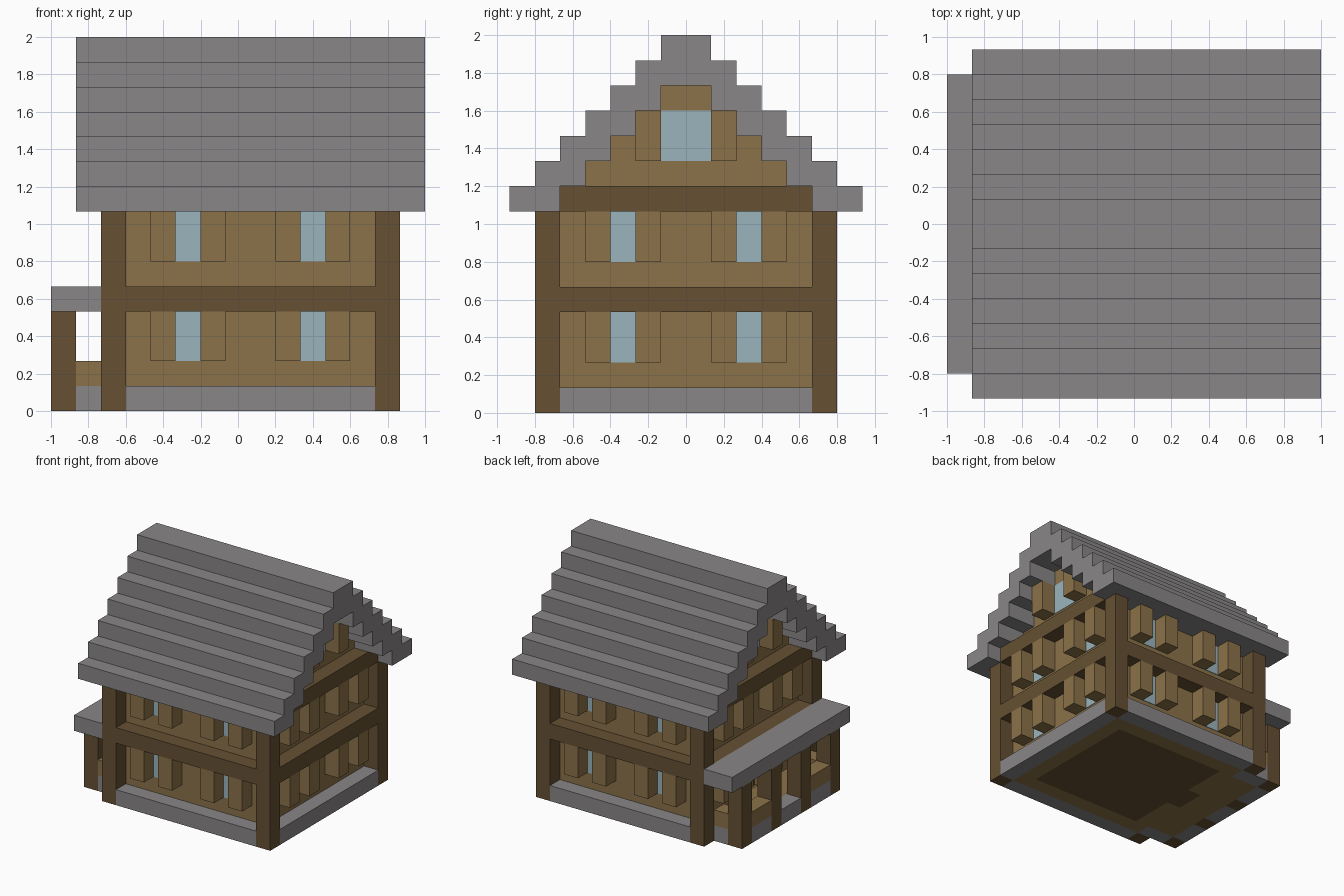
import bpy, bmesh
from mathutils import Matrix, Vector

U = 2 / 15                       # one building block
ORIGIN = Vector((-1, -7 * U, 0))

cube = bpy.data.objects.get("Cube")
if cube:
    bpy.data.objects.remove(cube)


def material(name, rgb):
    lin = [((c / 255 + 0.055) / 1.055) ** 2.4 for c in rgb]
    m = bpy.data.materials.new(name)
    m.use_nodes = True
    m.diffuse_color = (*lin, 1)
    m.node_tree.nodes["Principled BSDF"].inputs["Base Color"].default_value = (*lin, 1)
    return m


STONE = material("grey stone", (137, 134, 135))
PLANK = material("tan planks", (139, 114, 73))
TIMBER = material("dark timber", (102, 80, 51))
GLASS = material("pale blue glass", (155, 180, 190))


def build(name, mat, boxes):
    """One object from boxes given as block ranges ((i, i), (j, j), (k, k))."""
    bm = bmesh.new()
    for box in boxes:
        lo, hi = (Vector([r[n] for r in box]) for n in (0, 1))
        mid, size = (lo + hi) / 2 * U + ORIGIN, (hi - lo) * U
        bmesh.ops.create_cube(bm, size=1, matrix=Matrix.Translation(mid) @ Matrix.Diagonal((*size, 1)))
    mesh = bpy.data.meshes.new(name)
    bm.to_mesh(mesh)
    bm.free()
    mesh.materials.append(mat)
    obj = bpy.data.objects.new(name, mesh)
    bpy.context.collection.objects.link(obj)
    return obj


def mirror_y(r):
    return (14 - r[1], 14 - r[0])


def mirror_x(r):
    return (16 - r[1], 16 - r[0])


def both_y(boxes):
    return boxes + [(x, mirror_y(y), z) for x, y, z in boxes]


def both_x(boxes):
    return boxes + [(mirror_x(x), y, z) for x, y, z in boxes]


STOREYS = [(2, 4), (6, 8)]
INNER_X, INNER_Y = (3, 13), (2, 12)

# Timber frame
build("corner_posts", TIMBER, both_x(both_y([((2, 3), (1, 2), (0, 8))])))
build("floor_beams", TIMBER,
      both_y([(INNER_X, (1, 2), (4, 5))]) + both_x([((2, 3), INNER_Y, (4, 5))]))
build("gable_beams", TIMBER, both_x([((2, 3), INNER_Y, (8, 9))]))

# Stone footing around three sides
build("footing", STONE, both_y([(INNER_X, (1, 2), (0, 1))]) + [((13, 14), INNER_Y, (0, 1))])

# Walls, with a doorway on the porch side
build("long_walls", PLANK, both_y([(INNER_X, (2, 3), (0, 9))]))
build("end_wall", PLANK, [((12, 13), (3, 11), (0, 9))])
build("porch_wall", PLANK,
      both_y([((3, 4), (3, 6), (0, 9))]) + [((3, 4), (6, 8), (4, 9))])
build("door", TIMBER, [((3.3, 3.6), (6, 8), (1, 4))])
build("ground_floor", TIMBER, [((4, 12), (3, 11), (0, 1)), ((3, 4), (6, 8), (0, 1))])

# Stepped gables under the roof
build("gable_walls", PLANK,
      both_x([((3, 4), (3 + n, 11 - n), (9 + n, 10 + n)) for n in range(4)]))

# Windows as thin panes between deep shutters
PANE = 0.03
panes, shutters = [], []
for z in STOREYS:
    panes += both_x(both_y([((5, 6), (2 - PANE, 2), z)]))
    panes += both_x(both_y([((3 - PANE, 3), (4, 5), z)]))
    for s in (4, 6):
        shutters += both_x(both_y([((s, s + 1), (1, 2), z)]))
    for s in (3, 5):
        shutters += both_x(both_y([((2, 3), (s, s + 1), z)]))
panes += both_x([((3 - PANE, 3), (6, 8), (10, 12))])
shutters += both_x(both_y([((2, 3), (5, 6), (10, 12))]))
build("window_panes", GLASS, panes)
build("shutters", PLANK, shutters)

# Stepped roof
ROOF_X = (1, 15)
build("roof_slopes", STONE, both_y([(ROOF_X, (n, n + 2), (8 + n, 9 + n)) for n in range(6)]))
build("roof_ridge", STONE, [(ROOF_X, (6, 8), (14, 15))])

# Porch: posts, low walls, rails, floor and roof
build("porch_posts", TIMBER, both_y([((0, 1), (j, j + 1), (0, 4)) for j in (2, 5)]))
build("porch_footing", STONE,
      both_y([((0, 1), (3, 5), (0, 1)), ((1, 3), (2, 3), (0, 1))]) + [((0, 1), (6, 8), (0, 1))])
build("porch_rails", PLANK,
      both_y([((0, 1), (3, 5), (1, 2)), ((1, 2), (2, 3), (1, 2))]))
build("porch_floor", PLANK, [((1, 3), (3, 11), (0, 1))])
build("porch_roof", STONE, [((0, 2), (1, 13), (4, 5))])
